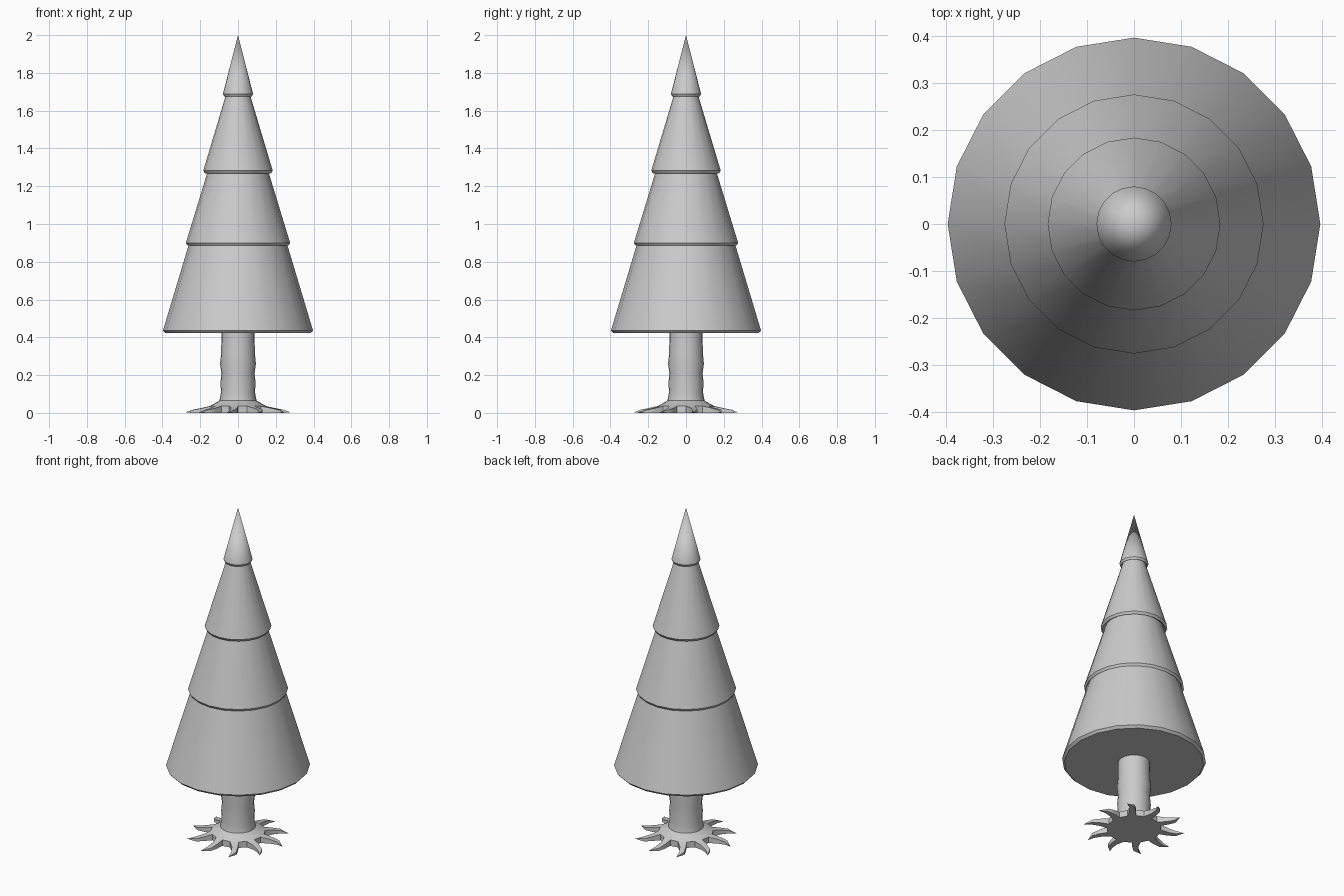
import bpy, bmesh
from math import cos, sin, radians

if "Cube" in bpy.data.objects:
    bpy.data.objects.remove(bpy.data.objects["Cube"])

SIDES = 20


def polar(r, deg, z):
    a = radians(deg)
    return (r * cos(a), r * sin(a), z)


def ring(bm, r, z):
    return [bm.verts.new(polar(r, 360 * i / SIDES, z)) for i in range(SIDES)]


def bridge(bm, lo, hi, skip=lambda i: False):
    for i in range(SIDES):
        if not skip(i):
            j = (i + 1) % SIDES
            bm.faces.new((lo[i], lo[j], hi[j], hi[i]))


def finish(bm, name, angle):
    bmesh.ops.recalc_face_normals(bm, faces=bm.faces[:])
    mesh = bpy.data.meshes.new(name)
    bm.to_mesh(mesh)
    bm.free()
    obj = bpy.data.objects.new(name, mesh)
    bpy.context.collection.objects.link(obj)
    bpy.ops.object.select_all(action='DESELECT')
    obj.select_set(True)
    bpy.context.view_layer.objects.active = obj
    bpy.ops.object.shade_smooth_by_angle(angle=radians(angle))
    return obj


# Foliage: four stacked tiers with chamfered lower rims
bm = bmesh.new()
profile = [(0.384, 0.422), (0.397, 0.436), (0.259, 0.896),
           (0.267, 0.886), (0.276, 0.90), (0.161, 1.277),
           (0.175, 1.268), (0.184, 1.282), (0.064, 1.683),
           (0.073, 1.675), (0.080, 1.688)]
rings = [ring(bm, r, z) for r, z in profile]
for lo, hi in zip(rings, rings[1:]):
    bridge(bm, lo, hi)
bm.faces.new(rings[0])
apex = bm.verts.new((0, 0, 2.0))
for i in range(SIDES):
    bm.faces.new((rings[-1][i], rings[-1][(i + 1) % SIDES], apex))
finish(bm, "foliage", 30)

# Trunk: gently bulging column flaring into the root base
bm = bmesh.new()
trunk_profile = [(0.15, 0), (0.15, 0.036), (0.098, 0.065), (0.090, 0.11),
                 (0.093, 0.16), (0.088, 0.21), (0.095, 0.26),
                 (0.089, 0.32), (0.088, 0.43)]
rings = [ring(bm, r, z) for r, z in trunk_profile]
bridge(bm, rings[0], rings[1], skip=lambda i: i % 2 == 0)
for lo, hi in zip(rings[1:], rings[2:]):
    bridge(bm, lo, hi)
bm.faces.new(rings[0])
bm.faces.new(rings[-1])

# Roots: every second base face drawn out into a wavy, tapering spike
# (radius, sideways bend in degrees, half width in degrees, height)
sections = [(0.195, 3, 5.0, 0.026), (0.24, 2.5, 3.2, 0.017)]
for i in range(0, SIDES, 2):
    mid = 360 * (i + 0.5) / SIDES
    j = i + 1
    prev = (rings[0][i], rings[0][j], rings[1][j], rings[1][i])
    for r, bend, half, h in sections:
        cur = tuple(bm.verts.new(polar(r, mid + bend + s * half, z))
                    for s, z in ((-1, 0), (1, 0), (1, h), (-1, h)))
        for k in range(4):
            n = (k + 1) % 4
            bm.faces.new((prev[k], prev[n], cur[n], cur[k]))
        prev = cur
    tip = bm.verts.new(polar(0.282, mid - 3, 0.002))
    for k in range(4):
        bm.faces.new((prev[k], prev[(k + 1) % 4], tip))
finish(bm, "trunk_and_roots", 40)
